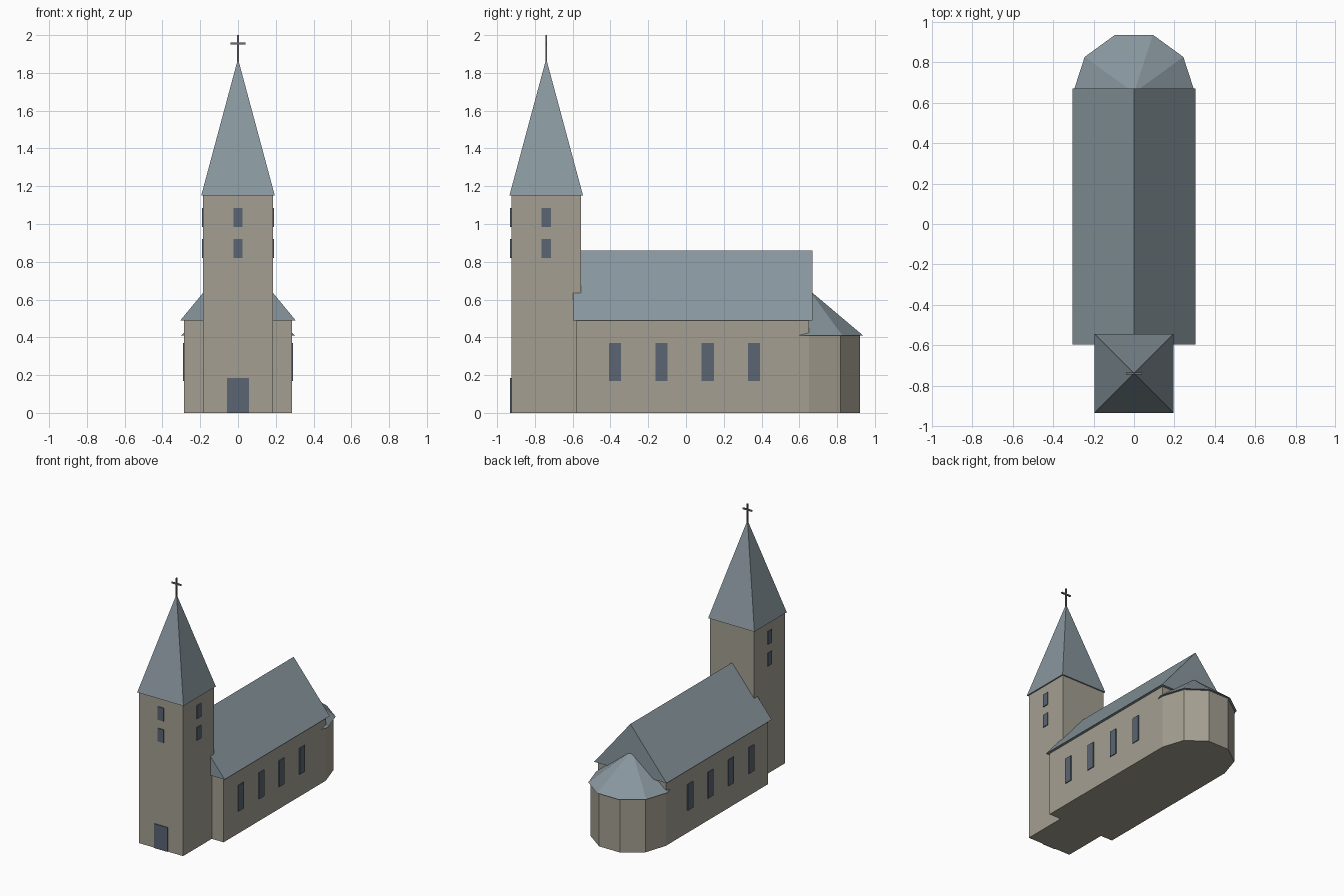
import bpy, math
from mathutils import Matrix

cube = bpy.data.objects.get("Cube")
if cube:
    bpy.data.objects.remove(cube, do_unlink=True)


def material(name, rgb):
    m = bpy.data.materials.new(name)
    m.use_nodes = True
    m.diffuse_color = (*rgb, 1)
    m.node_tree.nodes["Principled BSDF"].inputs["Base Color"].default_value = (*rgb, 1)
    return m


PLASTER = material("plaster", (0.37, 0.345, 0.285))
SLATE = material("slate", (0.25, 0.31, 0.345))
GLASS = material("dark_glass", (0.10, 0.13, 0.17))
IRON = material("iron", (0.17, 0.16, 0.15))


def finish(name, mat):
    ob = bpy.context.object
    ob.name = ob.data.name = name
    ob.data.materials.append(mat)
    return ob


def box(name, mat, x, y, z):
    """Box from three (low, high) ranges."""
    bpy.ops.mesh.primitive_cube_add(size=1)
    ob = finish(name, mat)
    size = [b - a for a, b in (x, y, z)]
    centre = [(a + b) / 2 for a, b in (x, y, z)]
    ob.data.transform(Matrix.Translation(centre) @ Matrix.Diagonal((*size, 1)))
    return ob


def cone(name, mat, sides, r1, r2, y, z, turn=0):
    """Upright prism or pyramid between two heights."""
    bpy.ops.mesh.primitive_cone_add(vertices=sides, radius1=r1, radius2=r2, depth=z[1] - z[0])
    ob = finish(name, mat)
    ob.data.transform(Matrix.Translation((0, y, sum(z) / 2)) @ Matrix.Rotation(turn, 4, "Z"))
    return ob


def gable_roof(name, mat, half, y, z):
    """Solid triangular prism along y."""
    verts = [(x, yy, zz) for yy in y for x, zz in ((-half, z[0]), (half, z[0]), (0, z[1]))]
    faces = [(0, 1, 2), (5, 4, 3), (0, 3, 4, 1), (1, 4, 5, 2), (2, 5, 3, 0)]
    me = bpy.data.meshes.new(name)
    me.from_pydata(verts, [], faces)
    me.materials.append(mat)
    bpy.context.collection.objects.link(bpy.data.objects.new(name, me))


# Tower, spire and cross
TY, TW = -0.74, 0.185
box("tower", PLASTER, (-TW, TW), (TY - TW, TY + TW), (0, 1.15))
cone("spire", SLATE, 4, 0.195 * math.sqrt(2), 0, TY, (1.15, 1.875), math.pi / 4)
T = 0.005
box("cross_post", IRON, (-T, T), (TY - T, TY + T), (1.86, 2.0))
box("cross_arm", IRON, (-0.04, 0.04), (TY - T, TY + T), (1.95, 1.96))

# Nave and its roof
NW = 0.285
box("nave", PLASTER, (-NW, NW), (-0.58, 0.65), (0, 0.49))
gable_roof("nave_roof", SLATE, 0.305, (-0.597, 0.67), (0.49, 0.86))

# Ten-sided apse; a vertex lies on the x axis
AY = 0.65
turn = math.radians(18)
cone("apse", PLASTER, 10, NW, NW, AY, (0, 0.41), math.pi / 2)
cone("apse_roof", SLATE, 10, 0.302, 0, AY, (0.41, 0.652), math.pi / 2)

# Door and tower windows
P = 0.006
front = TY - TW
box("door", GLASS, (-0.057, 0.057), (front - P, front + 0.002), (0, 0.185))
for level, z in (("lower", (0.82, 0.92)), ("upper", (0.985, 1.085))):
    box(f"tower_window_front_{level}", GLASS, (-0.025, 0.025), (front - P, front + 0.002), z)
    for side, s in (("left", 1), ("right", -1)):
        x = sorted((s * (TW - 0.002), s * (TW + P)))
        box(f"tower_window_{side}_{level}", GLASS, x, (TY - 0.025, TY + 0.025), z)

# Nave windows
for side, s in (("left", 1), ("right", -1)):
    x = sorted((s * (NW - 0.002), s * (NW + P)))
    for i in range(4):
        y = -0.375 + 0.245 * i
        box(f"nave_window_{side}_{i + 1}", GLASS, x, (y - 0.032, y + 0.032), (0.17, 0.37))
